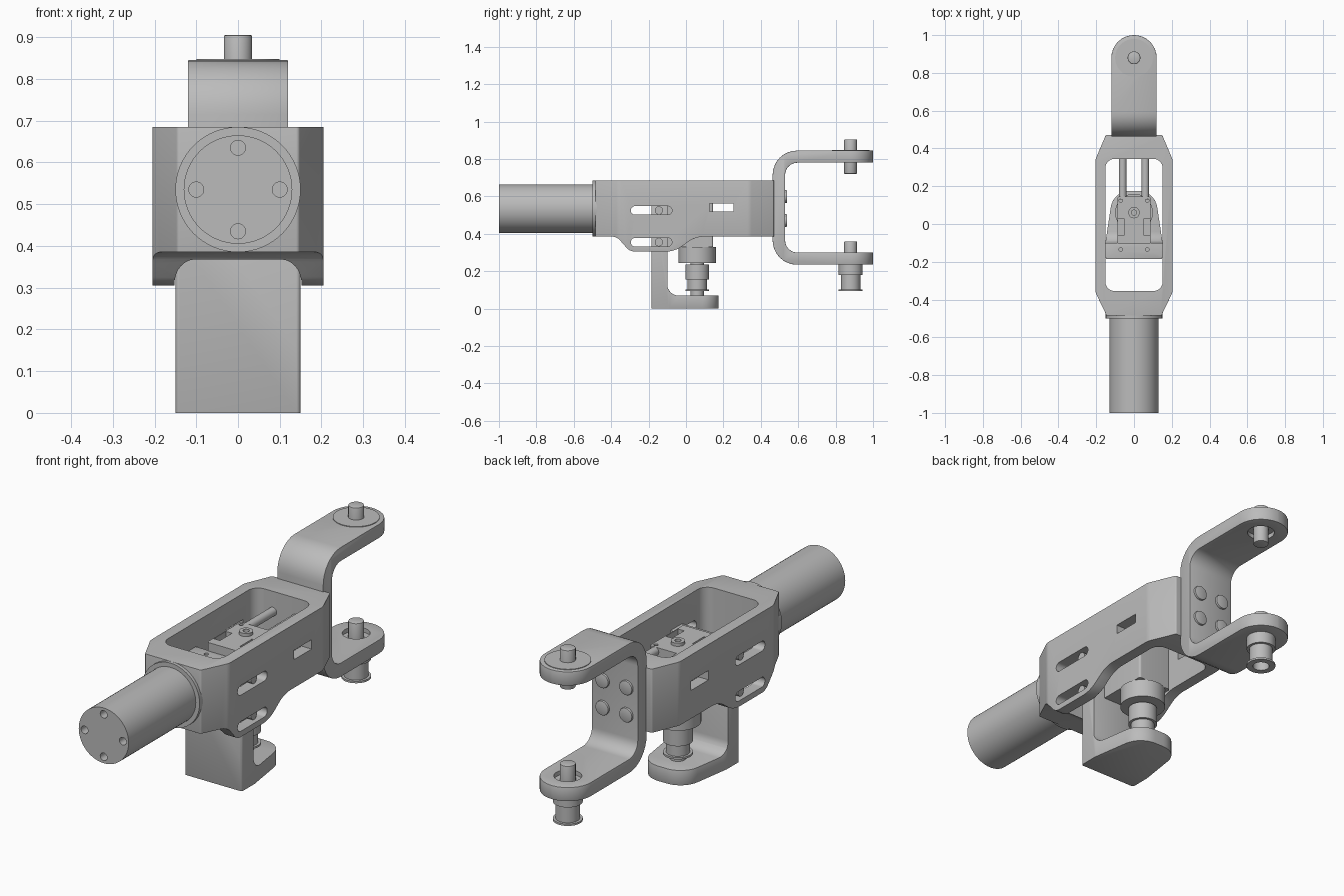
import bpy, bmesh, math
from mathutils import Vector

if "Cube" in bpy.data.objects:
    bpy.data.objects.remove(bpy.data.objects["Cube"])

grey = bpy.data.materials.new("machined_grey")
grey.use_nodes = True
grey.diffuse_color = (0.5, 0.5, 0.5, 1)
grey.node_tree.nodes["Principled BSDF"].inputs["Base Color"].default_value = (0.5, 0.5, 0.5, 1)

MID = 0.535      # height of the tube axis
PIN_Y = 0.88     # fork pivot
HUB_Y = 0.06     # lower pulley pivot
AXES = {"x": lambda u, v, w: (w, u, v),
        "y": lambda u, v, w: (u, w, v),
        "z": lambda u, v, w: (u, v, w)}


def rounded(corners, steps=8):
    """Outline from (u, v, radius) corners, with true arcs at the corners."""
    out = []
    for i, (u, v, r) in enumerate(corners):
        p = Vector((u, v))
        if r == 0:
            out.append(p)
            continue
        a = (Vector(corners[i - 1][:2]) - p).normalized()
        b = (Vector(corners[(i + 1) % len(corners)][:2]) - p).normalized()
        ang = a.angle(b)
        centre = p + (a + b).normalized() * r / math.sin(ang / 2)
        t = r / math.tan(ang / 2)
        s, e, w = p + a * t - centre, p + b * t - centre, math.pi - ang
        for k in range(steps + 1):
            f = k / steps
            out.append(centre + (s * math.sin((1 - f) * w) + e * math.sin(f * w)) / math.sin(w))
    return out


def rect(u0, u1, v0, v1, r=0):
    return rounded([(u0, v0, r), (u1, v0, r), (u1, v1, r), (u0, v1, r)])


def mirrored(half):
    """Closed plan outline from the +x half, listed front to back."""
    return rounded(half + [(-x, y, r) for x, y, r in reversed(half)])


def prism(name, outline, axis, w0, w1):
    bm = bmesh.new()
    face = bm.faces.new([bm.verts.new(AXES[axis](u, v, w0)) for u, v in outline])
    ext = bmesh.ops.extrude_face_region(bm, geom=[face])
    shift = Vector(AXES[axis](0, 0, w1 - w0))
    bmesh.ops.translate(bm, vec=shift, verts=[g for g in ext["geom"] if isinstance(g, bmesh.types.BMVert)])
    bmesh.ops.recalc_face_normals(bm, faces=bm.faces)
    mesh = bpy.data.meshes.new(name)
    bm.to_mesh(mesh)
    bm.free()
    mesh.materials.append(grey)
    obj = bpy.data.objects.new(name, mesh)
    bpy.context.collection.objects.link(obj)
    return obj


def cylinder(name, u, v, r, axis, w0, w1, sides=40):
    ring = [(u + r * math.cos(k * math.tau / sides), v + r * math.sin(k * math.tau / sides)) for k in range(sides)]
    return prism(name, ring, axis, w0, w1)


def bake(obj):
    deps = bpy.context.evaluated_depsgraph_get()
    mesh = bpy.data.meshes.new_from_object(obj.evaluated_get(deps))
    obj.modifiers.clear()
    obj.data = mesh


def boolean(obj, tools, op="DIFFERENCE"):
    for tool in tools:
        m = obj.modifiers.new("cut", "BOOLEAN")
        m.operation, m.solver, m.object = op, "EXACT", tool
    bake(obj)
    for tool in tools:
        bpy.data.objects.remove(tool)


def soften(obj, width, segments=3):
    m = obj.modifiers.new("soft", "BEVEL")
    m.width, m.segments, m.limit_method, m.angle_limit = width, segments, "ANGLE", math.radians(40)
    bake(obj)


def plan_and_side(name, plan, side, half, height):
    """Solid with the given top outline and side outline."""
    obj = prism(name, side, "x", -half, half)
    boolean(obj, [prism("plan", plan, "z", -0.1, height)], "INTERSECT")
    return obj


# Handle tube with a collar and four screw holes
tube = cylinder("handle_tube", 0, MID, 0.13, "y", -1, -0.49, 64)
boolean(tube, [cylinder("hole", 0.1 * dx, MID + 0.1 * dz, 0.018, "y", -1.1, -0.96, 24)
               for dx, dz in ((1, 0), (-1, 0), (0, 1), (0, -1))])
cylinder("tube_collar", 0, MID, 0.15, "y", -0.5, -0.47, 64)

# Main housing: tapered frame with deeper side cheeks
body = plan_and_side(
    "housing",
    mirrored([(0.145, -0.485, 0.01), (0.205, -0.36, 0.06), (0.205, 0.34, 0.06), (0.15, 0.47, 0.01)]),
    rounded([(-0.485, 0.685, 0), (0.47, 0.685, 0), (0.47, 0.385, 0), (0.05, 0.385, 0.15),
             (-0.06, 0.305, 0.15), (-0.3, 0.305, 0.06), (-0.37, 0.385, 0.06), (-0.485, 0.385, 0)]),
    0.4, 1)
soften(body, 0.022)
cuts = [prism("opening", rect(-0.152, 0.152, -0.355, 0.345, 0.05), "z", 0, 1),
        prism("side_window", rect(0.125, 0.255, 0.518, 0.562), "x", -1, 1)]
cuts += [prism("slot", rect(-0.295, -0.075, z - 0.023, z + 0.023, 0.0229), "x", -1, 1) for z in (0.525, 0.355)]
boolean(body, cuts)

# Rear fork: bent strap with rounded ends
fork = plan_and_side(
    "rear_fork",
    mirrored([(0.12, 0.4, 0), (0.12, 1, 0.1199)]),
    rounded([(1, 0.845, 0), (0.463, 0.845, 0.13), (0.463, 0.235, 0.13), (1, 0.235, 0),
             (1, 0.3, 0), (0.53, 0.3, 0.065), (0.53, 0.78, 0.065), (1, 0.78, 0)]),
    0.3, 1.2)
soften(fork, 0.01, 2)
boolean(fork, [cylinder("seat", 0, PIN_Y, 0.06, "z", 0.28, 0.8)])
for sx in (-1, 1):
    for sz in (-1, 1):
        soften(cylinder("fork_bolt", 0.062 * sx, MID + 0.064 * sz, 0.034, "y", 0.52, 0.54, 28), 0.004, 2)
cylinder("fork_cap_disc", 0, PIN_Y, 0.1, "z", 0.84, 0.848)
soften(cylinder("upper_pin", 0, PIN_Y, 0.034, "z", 0.72, 0.905), 0.004, 2)
soften(cylinder("lower_pin", 0, PIN_Y, 0.034, "z", 0.2, 0.36), 0.004, 2)


def pulley(name, y, parts):
    for r, z0, z1 in parts:
        cylinder(name, 0, y, r, "z", z0, z1)


# Pulley under the fork, open at the bottom
pulley("fork_pulley", PIN_Y, [(0.064, 0.18, 0.24)])
spool = cylinder("fork_spool", 0, PIN_Y, 0.052, "z", 0.1, 0.182)
rim = cylinder("fork_spool_rim", 0, PIN_Y, 0.064, "z", 0.093, 0.102)
for part in (spool, rim):
    boolean(part, [cylinder("bore", 0, PIN_Y, 0.036, "z", 0, 0.15)])

# Lower carriage: upright plate and rounded foot
carriage = plan_and_side(
    "carriage_bracket",
    mirrored([(0.15, -0.185, 0.01), (0.15, -0.09, 0.02), (0.11, 0.175, 0.1)]),
    rounded([(-0.185, 0, 0), (0.3, 0, 0), (0.3, 0.07, 0), (-0.1, 0.07, 0.06), (-0.1, 0.57, 0), (-0.185, 0.57, 0)]),
    0.3, 1)
soften(carriage, 0.008, 2)
boolean(carriage, [cylinder("hole", 0.07 * s, -0.135, 0.01, "z", 0.53, 0.7, 16) for s in (-1, 1)])
for s in (-1, 1):
    for z in (0.525, 0.355):
        cylinder("slide_pin", -0.145, z, 0.022, "x", 0.14 * s, 0.185 * s, 24)

# Carriage pulley stack
pulley("carriage_pulley", HUB_Y, [(0.1, 0.245, 0.33), (0.035, 0.06, 0.25), (0.064, 0.155, 0.235),
                                  (0.052, 0.1, 0.157), (0.064, 0.093, 0.102)])

# Drive block in the opening, with side notches and a hub
block = prism("drive_block", rect(-0.088, 0.088, -0.105, 0.145, 0.01), "z", 0.33, 0.61)
cuts = [prism("notch", rect(0.068 * s - 0.016, 0.068 * s + 0.016, -0.06, 0.03), "z", 0.5, 0.7) for s in (-1, 1)]
cuts += [cylinder("hole", 0.07 * s, 0.125, 0.01, "z", 0.57, 0.7, 16) for s in (-1, 1)]
boolean(block, cuts)
hub = cylinder("drive_hub", 0, HUB_Y, 0.03, "z", 0.6, 0.625, 28)
boolean(hub, [cylinder("bore", 0, HUB_Y, 0.014, "z", 0.61, 0.7, 16)])

# Guide rods to the rear of the opening
for s in (-1, 1):
    cylinder("guide_rod", 0.06 * s, 0.59, 0.02, "y", 0.13, 0.36, 24)

# Smooth the curved faces, keeping edges crisp
bpy.ops.object.select_all(action="DESELECT")
for obj in bpy.context.scene.objects:
    if obj.type == "MESH" and obj.data.materials and obj.data.materials[0] == grey:
        obj.select_set(True)
        bpy.context.view_layer.objects.active = obj
bpy.ops.object.shade_smooth_by_angle(angle=math.radians(30))
